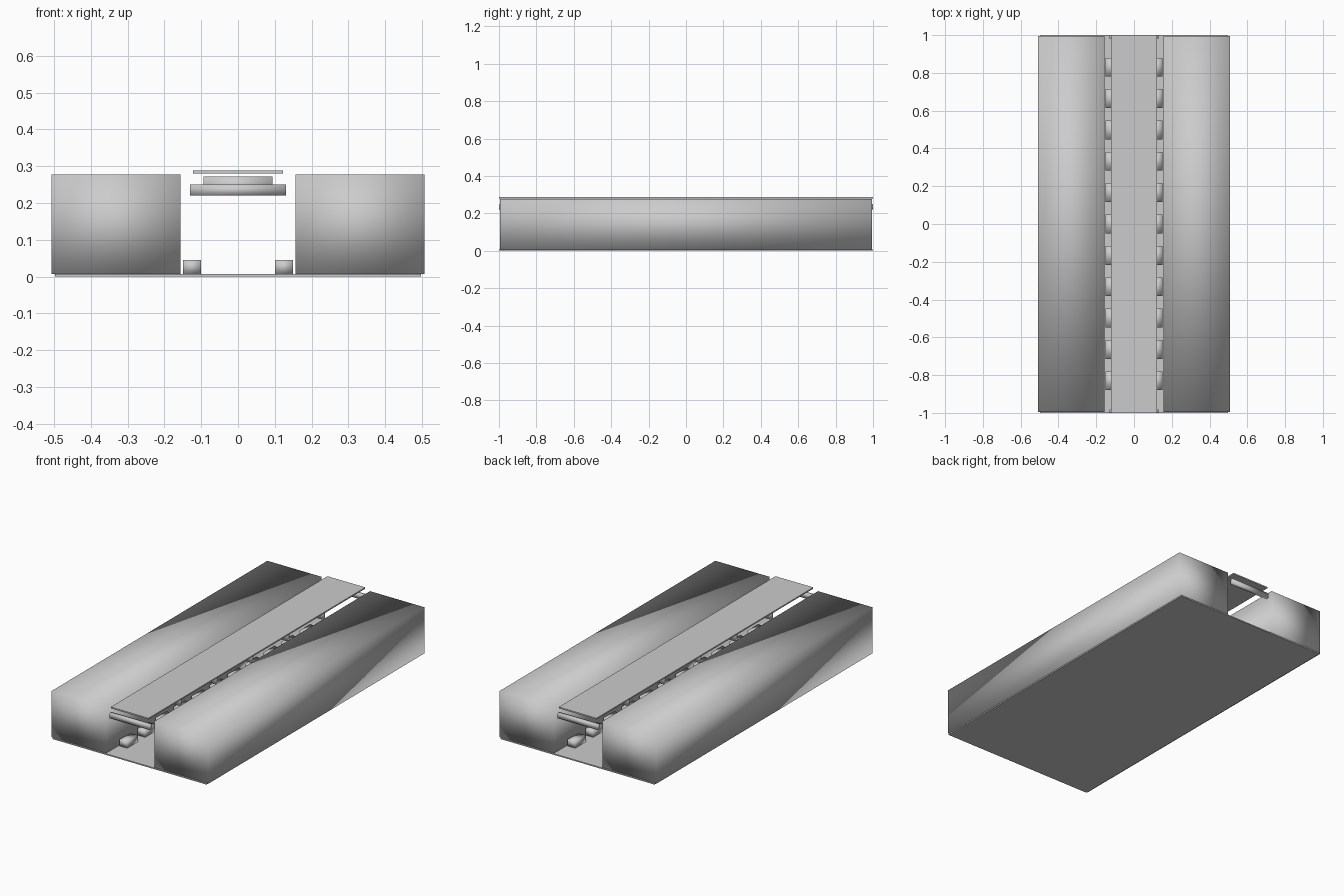
import bpy

if "Cube" in bpy.data.objects:
    bpy.data.objects.remove(bpy.data.objects["Cube"])

grey = bpy.data.materials.new("light_grey")
grey.diffuse_color = (0.6, 0.6, 0.6, 1)
grey.use_nodes = True
grey.node_tree.nodes["Principled BSDF"].inputs["Base Color"].default_value = grey.diffuse_color


def box(name, x, y, z, smooth=True):
    """Box from (min, max) ranges on each axis."""
    bpy.ops.mesh.primitive_cube_add(size=1, location=[(a + b) / 2 for a, b in (x, y, z)])
    ob = bpy.context.object
    ob.name = name
    ob.scale = [b - a for a, b in (x, y, z)]
    bpy.ops.object.transform_apply(location=False, rotation=False, scale=True)
    ob.data.materials.append(grey)
    if smooth:
        bpy.ops.object.shade_smooth()
    return ob


# Ground slab and roof strip over the passage
box("floor_slab", (-0.497, 0.497), (-1, 1), (0, 0.007), False)
box("roof_strip", (-0.122, 0.122), (-1, 1), (0.28, 0.288), False)

for side, s in (("left", -1), ("right", 1)):
    # Long side blocks
    box(side + "_block", sorted((s * 0.156, s * 0.507)), (-0.995, 0.995), (0.007, 0.277))
    # Row of small benches along each wall
    for i in range(11):
        y = (i - 5) * 0.166
        box(f"{side}_bench_{i + 1}", sorted((s * 0.1, s * 0.15)),
            (y - 0.05, y + 0.05), (0.007, 0.045))

# Entrance boards at both ends
for end, s in (("front", -1), ("back", 1)):
    box(end + "_entrance_board", (-0.13, 0.13), sorted((s * 0.982, s * 1.0)), (0.22, 0.25))

# Boards hanging inside the passage
for i in range(5):
    y = (i - 2) * 0.33
    box(f"hanging_board_{i + 1}", (-0.094, 0.094), (y - 0.01, y + 0.01), (0.225, 0.272))
